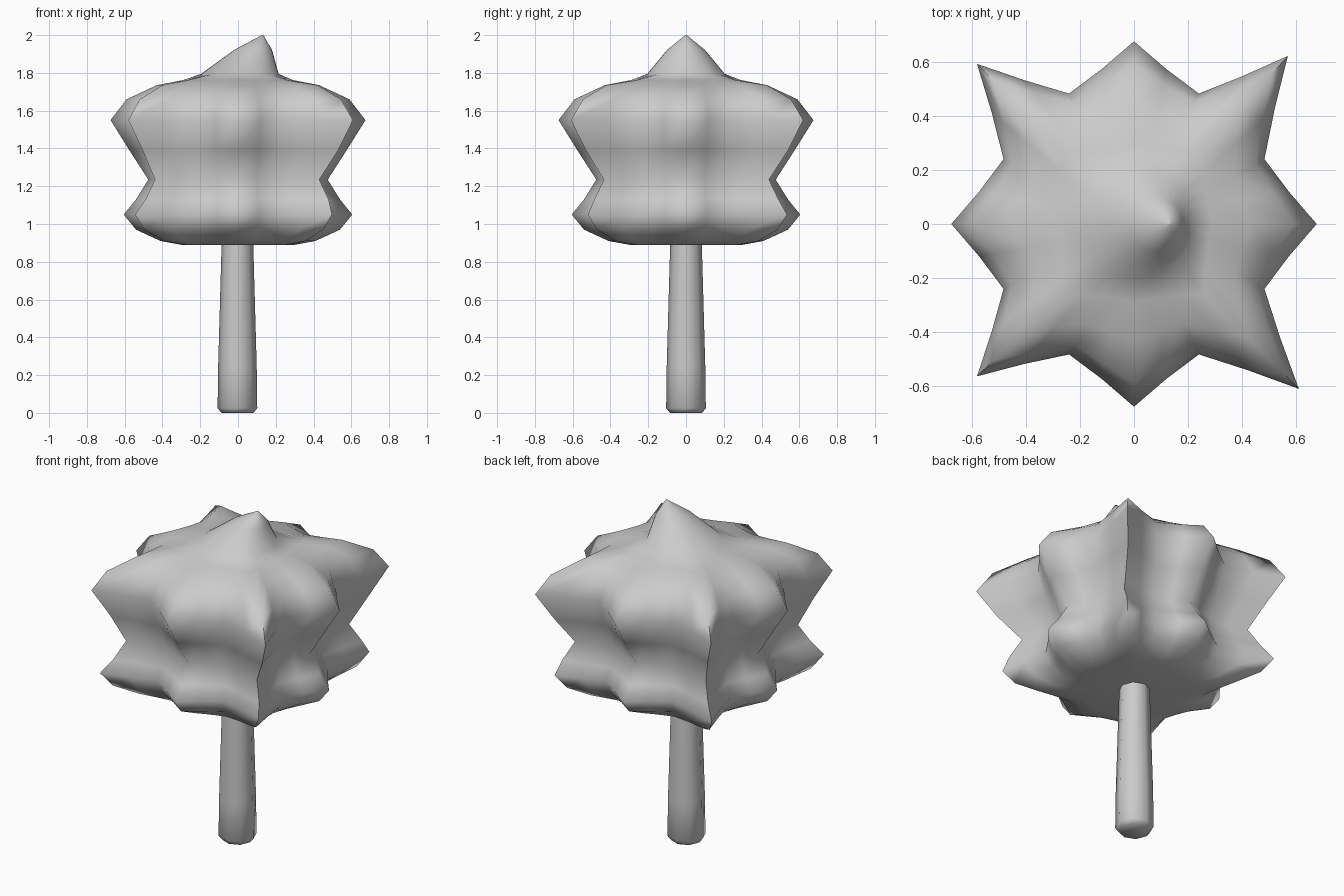
import bpy, bmesh, math
from mathutils import Vector

if "Cube" in bpy.data.objects:
    bpy.data.objects.remove(bpy.data.objects["Cube"])


def mesh_from_rings(name, rings, angle):
    """Skin equal-length closed rings bottom to top and fill both ends."""
    bm = bmesh.new()
    loops = [[bm.verts.new(p) for p in ring] for ring in rings]
    n = len(loops[0])
    for a, b in zip(loops, loops[1:]):
        for i in range(n):
            j = (i + 1) % n
            bm.faces.new((a[i], a[j], b[j], b[i]))
    bm.faces.new(loops[0][::-1])
    bm.faces.new(loops[-1])
    bmesh.ops.remove_doubles(bm, verts=bm.verts, dist=1e-4)
    bmesh.ops.recalc_face_normals(bm, faces=bm.faces)
    me = bpy.data.meshes.new(name)
    bm.to_mesh(me)
    bm.free()
    ob = bpy.data.objects.new(name, me)
    bpy.context.collection.objects.link(ob)
    bpy.ops.object.select_all(action='DESELECT')
    ob.select_set(True)
    bpy.context.view_layer.objects.active = ob
    bpy.ops.object.shade_smooth_by_angle(angle=math.radians(angle))
    return ob


# corner irregularity (x, y scale) per quadrant, counter-clockwise from +x +y
UPPER = [(0.98, 1.07), (1.0, 1.02), (1.0, 0.97), (1.05, 1.05)]
WAIST = [(0.99, 1.01), (1.01, 1.01), (1.01, 1.0), (0.99, 1.0)]
LOWER = [(0.94, 1.01), (1.03, 1.01), (1.03, 1.0), (0.94, 0.98)]


def star_ring(z, card, corner, va, vb, scales):
    """Eight-pointed ring: side tips, corner tips and the valleys between."""
    keys = []
    for q in range(4):
        c, s = round(math.cos(q * math.pi / 2)), round(math.sin(q * math.pi / 2))
        for x, y, k in ((card, 0, 0), (vb, va, 0), (corner, corner, 1), (va, vb, 0)):
            X, Y = x * c - y * s, x * s + y * c
            if k:
                X, Y = X * scales[q][0], Y * scales[q][1]
            keys.append(Vector((X, Y, z)))
    ring = []
    for i, p in enumerate(keys):
        ring += [p, (p + keys[(i + 1) % 16]) / 2 * Vector((0.99, 0.99, 1)).x]
        ring[-1].z = z
    return ring


def round_ring(cx, r, z, n=32):
    return [Vector((cx + r * math.cos(i * math.tau / n), r * math.sin(i * math.tau / n), z))
            for i in range(n)]


# foliage: lower tier, waist, upper tier, then the off-centre peak
levels = [
    (0.89, 0.30, 0.27, 0.13, 0.27, LOWER),
    (0.91, 0.41, 0.38, 0.17, 0.35, LOWER),
    (0.97, 0.54, 0.48, 0.20, 0.41, LOWER),
    (1.05, 0.605, 0.53, 0.22, 0.445, LOWER),
    (1.13, 0.54, 0.485, 0.21, 0.42, WAIST),
    (1.235, 0.475, 0.435, 0.20, 0.40, WAIST),
    (1.39, 0.575, 0.505, 0.22, 0.445, UPPER),
    (1.55, 0.675, 0.58, 0.24, 0.482, UPPER),
    (1.66, 0.59, 0.52, 0.22, 0.45, UPPER),
    (1.735, 0.43, 0.40, 0.18, 0.37, UPPER),
    (1.762, 0.29, 0.26, 0.12, 0.27, WAIST),
]
rings = [round_ring(0, 0.0, 0.89)]
rings += [star_ring(*lv) for lv in levels]
rings += [round_ring(0.01, 0.205, 1.795), round_ring(0.08, 0.10, 1.922)]


def foliage():
    bm_rings = rings + [round_ring(0.13, 0.004, 2.0)]
    bm_rings[0] = round_ring(0, 0.02, 0.89)
    return mesh_from_rings("foliage", bm_rings, 80)


foliage()

# trunk: tapered eight-sided post with a small rounded foot
trunk_rings = [round_ring(-0.003, r, z, 8) for r, z in
               ((0.085, 0.0), (0.105, 0.025), (0.102, 0.25), (0.083, 0.92))]
mesh_from_rings("trunk", trunk_rings, 60)
